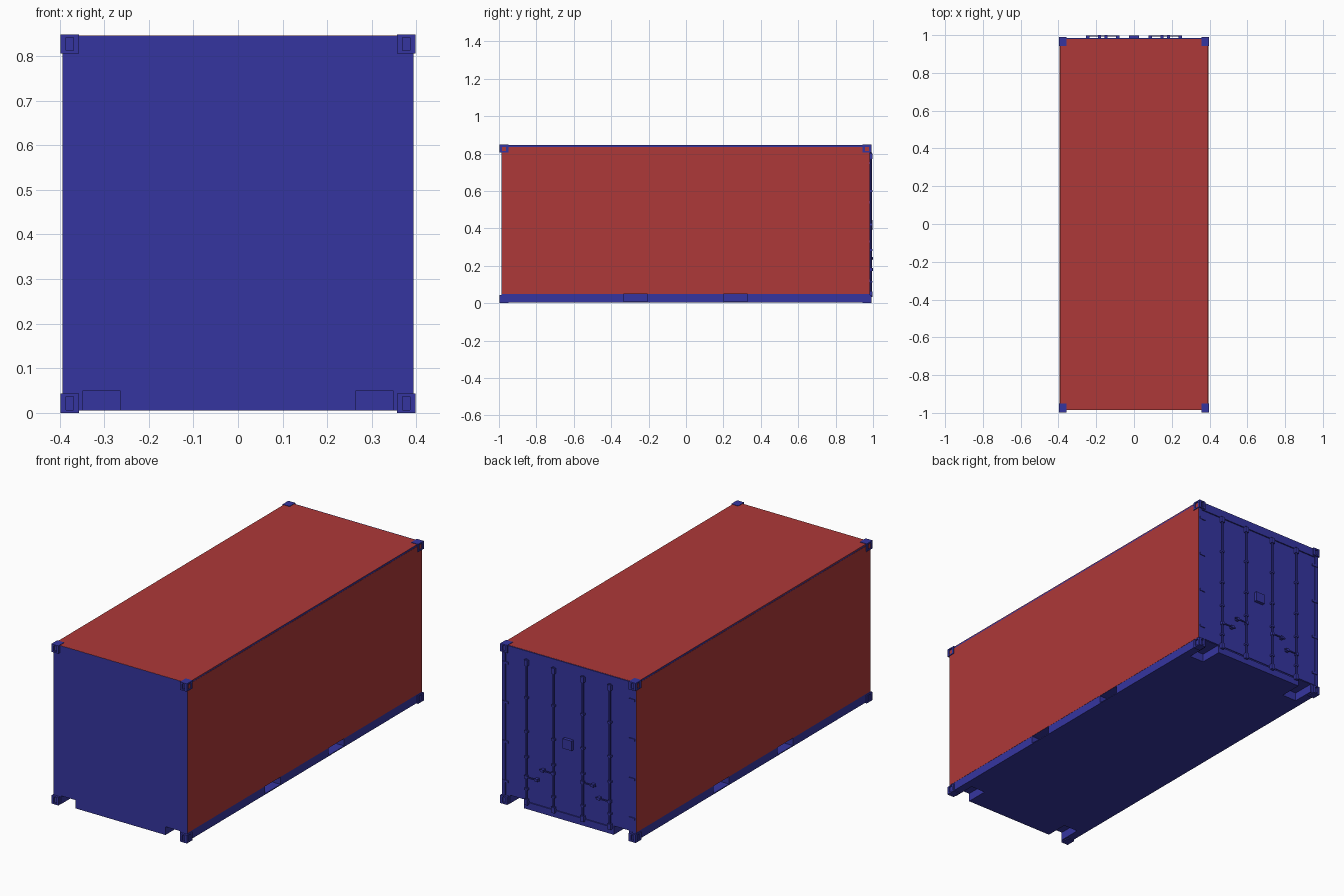
import bpy, bmesh
from mathutils import Matrix, Vector

if "Cube" in bpy.data.objects:
    bpy.data.objects.remove(bpy.data.objects["Cube"])


def material(name, rgb):
    m = bpy.data.materials.new(name)
    m.diffuse_color = (*rgb, 1)
    m.use_nodes = True
    m.node_tree.nodes["Principled BSDF"].inputs["Base Color"].default_value = m.diffuse_color
    return m


BLUE = material("blue_paint", (0.036, 0.036, 0.35))
RED = material("red_paint", (0.42, 0.04, 0.04))


def add_box(bm, x, y, z):
    """Add a box spanning the (low, high) pairs x, y, z."""
    lo, hi = Vector((x[0], y[0], z[0])), Vector((x[1], y[1], z[1]))
    m = Matrix.Translation((lo + hi) / 2) @ Matrix.Diagonal((*(hi - lo), 1))
    return bmesh.ops.create_cube(bm, size=1, matrix=m)["verts"]


def finish(name, bm, mat=BLUE):
    bmesh.ops.recalc_face_normals(bm, faces=bm.faces)
    me = bpy.data.meshes.new(name)
    bm.to_mesh(me)
    bm.free()
    ob = bpy.data.objects.new(name, me)
    bpy.context.collection.objects.link(ob)
    if mat:
        me.materials.append(mat)
    return ob


def boxes(name, spans, mat=BLUE, mirror=False):
    """One object from several boxes, optionally mirrored across x = 0."""
    bm = bmesh.new()
    for x, y, z in spans:
        add_box(bm, x, y, z)
        if mirror:
            add_box(bm, (-x[1], -x[0]), y, z)
    return finish(name, bm, mat)


# Main body with corner notches and fork pockets cut out of the base
body = boxes("body", [((-0.393, 0.393), (-0.986, 0.977), (0.005, 0.845))])
cuts = [((0.264, 0.349), (-1.1, -0.865), (-0.1, 0.049)),
        ((0.264, 0.349), (0.86, 1.1), (-0.1, 0.049)),
        ((0.30, 0.5), (-0.335, -0.205), (0.01, 0.049)),
        ((0.30, 0.5), (0.2, 0.33), (0.01, 0.049))]
cutter = boxes("base_cutter", cuts, None, mirror=True)
cutter.hide_render = True
cutter.hide_set(True)
mod = body.modifiers.new("base_cuts", "BOOLEAN")
mod.object = cutter
mod.operation = "DIFFERENCE"
mod.solver = "EXACT"

# Red wall and roof panels
boxes("side_panel", [((0.39, 0.394), (-0.985, 0.98), (0.05, 0.836))], RED, True)
boxes("roof_panel", [((-0.393, 0.393), (-0.985, 0.98), (0.842, 0.846))], RED)

# Door frame: posts, header and sill
boxes("door_post", [((0.374, 0.393), (0.975, 0.983), (0.005, 0.845))], mirror=True)
boxes("door_header", [((-0.374, 0.374), (0.975, 0.985), (0.8, 0.845))])
boxes("door_sill", [((-0.264, 0.264), (0.975, 0.983), (0.005, 0.042))])

# Door leaves, closed tight against each other
boxes("door_leaves", [((-0.372, 0.372), (0.975, 0.981), (0.051, 0.798))])

# Corner castings with sunken upright slots on the two outward sides
bm = bmesh.new()
for sx in (-1, 1):
    for sy, y in ((-1, (-0.998, -0.949)), (1, (0.943, 0.991))):
        for z in ((0, 0.043), (0.806, 0.848)):
            x = (0.357, 0.398) if sx > 0 else (-0.398, -0.357)
            verts = add_box(bm, x, y, z)
            faces = {f for v in verts for f in v.link_faces}
            bmesh.ops.recalc_face_normals(bm, faces=list(faces))
            out = [f for f in faces
                   if f.normal.x * sx > 0.9 or f.normal.y * sy > 0.9]
            bmesh.ops.inset_individual(bm, faces=out, thickness=0.0095)
            for f in out:
                n, c = f.normal.copy(), f.calc_center_median()
                bmesh.ops.scale(bm, verts=f.verts, vec=(0.6, 0.6, 1),
                                space=Matrix.Translation(-c))
                inner = bmesh.ops.extrude_discrete_faces(bm, faces=[f])["faces"][0]
                bmesh.ops.translate(bm, verts=inner.verts, vec=-n * 0.01)
finish("corner_casting", bm)

# Locking rods
bm = bmesh.new()
for x in (-0.245, -0.086, 0.086, 0.245):
    bmesh.ops.create_cone(bm, cap_ends=True, segments=8, radius1=0.0055,
                          radius2=0.0055, depth=0.765,
                          matrix=Matrix.Translation((x, 0.989, 0.422)))
finish("locking_rod", bm)

# Rod cams at the ends, and guide brackets along the rods
cams, guides, handles = [], [], []
for x, handle_z, end in ((0.086, 0.24, 0.165), (0.245, 0.18, 0.165)):
    for z in (0.046, 0.785):
        cams.append(((x - 0.01, x + 0.01), (0.978, 0.997), (z - 0.014, z + 0.016)))
    for z in (0.115, 0.285, 0.42, 0.6):
        guides.append(((x - 0.009, x + 0.009), (0.978, 0.996), (z - 0.005, z + 0.005)))
    # Handle bar, its hub on the rod and the catch that holds its end
    a, b = sorted((x, end))
    handles.append(((a, b), (0.992, 0.997), (handle_z - 0.003, handle_z + 0.003)))
    handles.append(((x - 0.008, x + 0.008), (0.982, 0.998),
                    (handle_z - 0.008, handle_z + 0.008)))
    c = end + (0.018 if x > end else -0.018)
    handles.append(((c - 0.008, c + 0.008), (0.978, 1.0),
                    (handle_z - 0.007, handle_z + 0.007)))
boxes("rod_cam", cams, mirror=True)
boxes("rod_guide", guides, mirror=True)
boxes("door_handle", handles, mirror=True)

# Hinges along the outer door edges
boxes("hinge", [((0.355, 0.388), (0.978, 0.986), (z - 0.006, z + 0.006))
                for z in (0.12, 0.33, 0.54, 0.75)], mirror=True)

# Lock box across the door seam
boxes("lock_box", [((-0.027, 0.027), (0.978, 0.998), (0.392, 0.444))])
